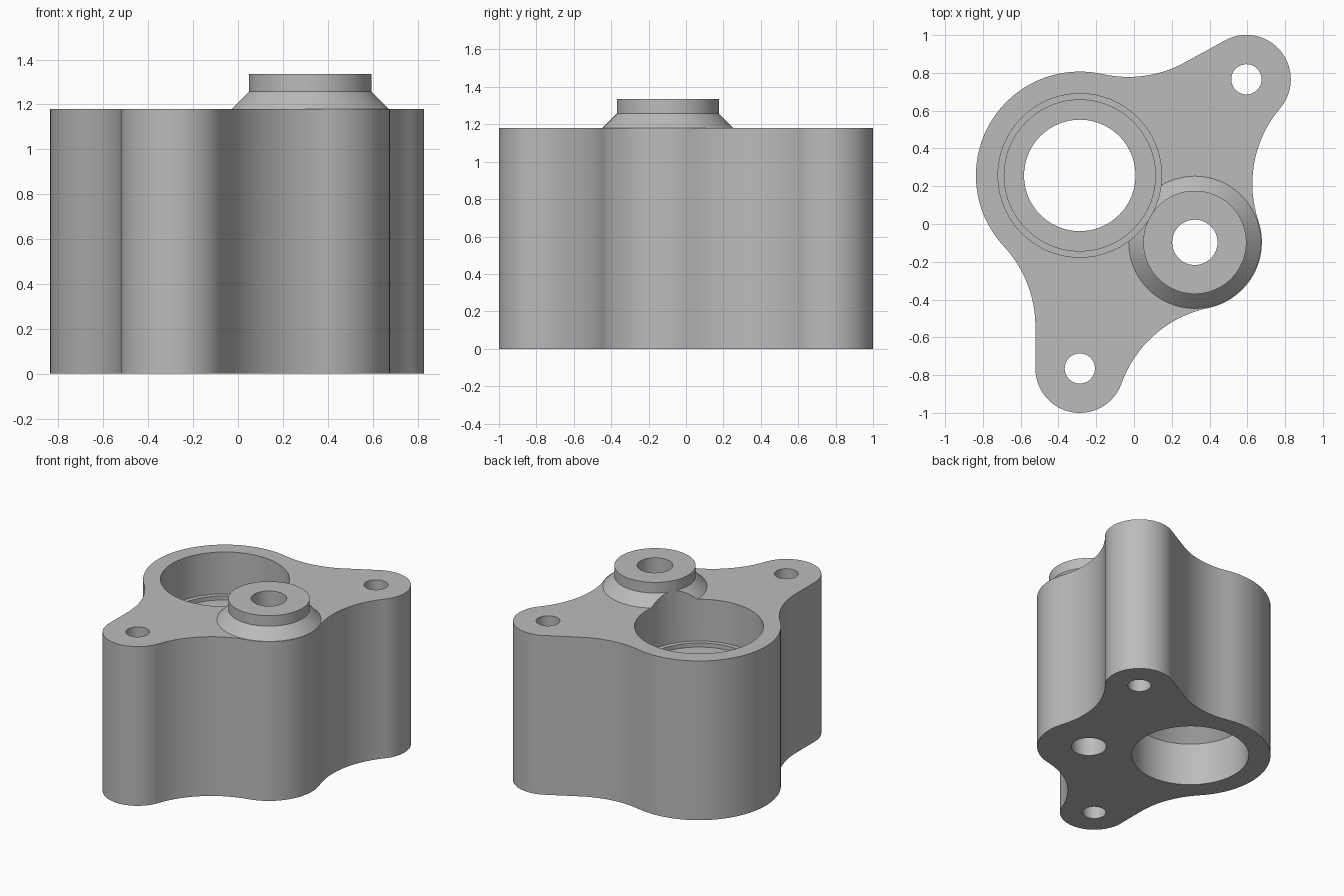
import bpy, bmesh, math
from mathutils import Vector

cube = bpy.data.objects.get("Cube")
if cube:
    bpy.data.objects.remove(cube, do_unlink=True)

grey = bpy.data.materials.new("cast_grey")
grey.use_nodes = True
colour = (0.5, 0.5, 0.5, 1)
grey.diffuse_color = colour
grey.node_tree.nodes["Principled BSDF"].inputs["Base Color"].default_value = colour

HEIGHT = 1.18
FILLET = 0.62


def finish(bm, name):
    bmesh.ops.recalc_face_normals(bm, faces=bm.faces)
    mesh = bpy.data.meshes.new(name)
    bm.to_mesh(mesh)
    bm.free()
    mesh.materials.append(grey)
    obj = bpy.data.objects.new(name, mesh)
    bpy.context.collection.objects.link(obj)
    return obj


def turned(name, centre, profile, sides=96):
    """Solid of revolution from (radius, height) pairs, capped at both ends."""
    bm = bmesh.new()
    rings = []
    for r, z in profile:
        rings.append([bm.verts.new((centre.x + r * math.cos(math.tau * i / sides),
                                    centre.y + r * math.sin(math.tau * i / sides), z))
                      for i in range(sides)])
    for low, high in zip(rings, rings[1:]):
        for i in range(sides):
            j = (i + 1) % sides
            bm.faces.new((low[i], low[j], high[j], high[i]))
    bm.faces.new(rings[0])
    bm.faces.new(rings[-1])
    return finish(bm, name)


def fillet_centre(a, ra, b, rb):
    """Centre of the fillet touching circles a and b, on the right of a to b."""
    d = (b - a).length
    u = (b - a) / d
    pa, pb = ra + FILLET, rb + FILLET
    along = (pa * pa - pb * pb + d * d) / (2 * d)
    return a + u * along + Vector((u.y, -u.x)) * math.sqrt(pa * pa - along * along)


def heading(a, b):
    return math.atan2(b.y - a.y, b.x - a.x)


def arc(c, r, start, end, ccw):
    sweep = (end - start) % math.tau
    if not ccw:
        sweep -= math.tau
    n = max(4, round(abs(sweep) / math.radians(3.5)))
    return [c + r * Vector((math.cos(start + sweep * i / n), math.sin(start + sweep * i / n)))
            for i in range(n + 1)]


# Lobe centres and radii
barrel, barrel_r = Vector((-0.287, 0.257)), 0.55
boss, boss_r = Vector((0.322, -0.097)), 0.355
back_ear, front_ear, ear_r = Vector((0.595, 0.766)), Vector((-0.287, -0.765)), 0.235

# Fillet centres; the back and left ones run into straight flanks
right_f = fillet_centre(boss, boss_r, back_ear, ear_r)
low_f = fillet_centre(front_ear, ear_r, boss, boss_r)
reach = barrel_r + FILLET
back_f = Vector((-0.03, 1.397))
back_f = barrel + (back_f - barrel).normalized() * reach
left_x = front_ear.x - ear_r - FILLET
left_f = Vector((left_x, barrel.y - math.sqrt(reach ** 2 - (barrel.x - left_x) ** 2)))

flank = math.radians(120)
outline = (
    arc(back_ear, ear_r, heading(back_ear, right_f), flank, True)
    + arc(back_f, FILLET, flank + math.pi, heading(back_f, barrel), False)
    + arc(barrel, barrel_r, heading(barrel, back_f), heading(barrel, left_f), True)
    + arc(left_f, FILLET, heading(left_f, barrel), 0, False)
    + arc(front_ear, ear_r, math.pi, heading(front_ear, low_f), True)
    + arc(low_f, FILLET, heading(low_f, front_ear), heading(low_f, boss), False)
    + arc(boss, boss_r, heading(boss, low_f), heading(boss, right_f), True)
    + arc(right_f, FILLET, heading(right_f, boss), heading(right_f, back_ear), False))

# Housing block: extruded outline
bm = bmesh.new()
base = bm.faces.new([bm.verts.new((p.x, p.y, 0)) for p in outline])
bmesh.ops.remove_doubles(bm, verts=bm.verts, dist=0.0005)
top = bmesh.ops.extrude_face_region(bm, geom=bm.faces[:])["geom"]
bmesh.ops.translate(bm, vec=(0, 0, HEIGHT),
                    verts=[v for v in top if isinstance(v, bmesh.types.BMVert)])
housing = finish(bm, "housing")

# Raised boss with a conical foot, and the bores
boss_top = turned("boss_collar", boss, [(0.35, 1.0), (0.35, HEIGHT), (0.273, 1.257), (0.273, 1.335)])
main_bore = turned("main_bore", barrel, [
    (0.4, -0.1), (0.4, 0.32), (0.295, 0.425), (0.295, 0.84),
    (0.4, 0.84), (0.4, 0.87), (0.433, 0.87), (0.433, 1.6)])
boss_bore = turned("boss_bore", boss, [(0.12, -0.1), (0.12, 1.6)], 48)
ear_bores = [turned("ear_bore", e, [(0.08, -0.1), (0.08, 1.6)], 48) for e in (back_ear, front_ear)]

bpy.context.view_layer.objects.active = housing
for tool, operation in [(boss_top, "UNION")] + [(c, "DIFFERENCE")
                                               for c in (main_bore, boss_bore, *ear_bores)]:
    mod = housing.modifiers.new(tool.name, "BOOLEAN")
    mod.operation = operation
    mod.solver = "EXACT"
    mod.object = tool
    bpy.ops.object.modifier_apply(modifier=mod.name)
    bpy.data.objects.remove(tool, do_unlink=True)

bpy.ops.object.select_all(action="DESELECT")
housing.select_set(True)
bpy.ops.object.shade_smooth_by_angle(angle=math.radians(25))
